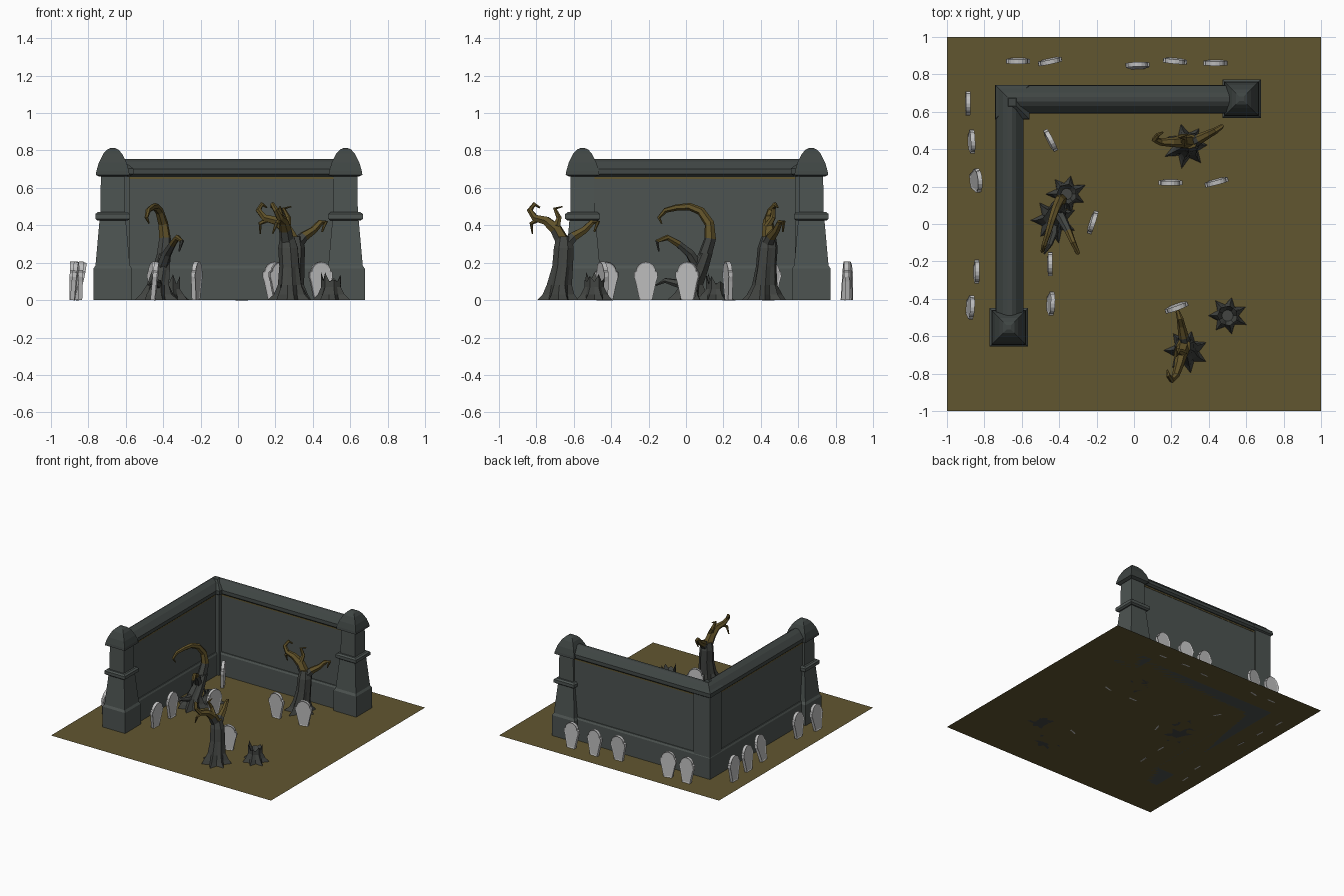
import bpy, bmesh, math, random
from mathutils import Vector, Matrix

random.seed(4)


def material(name, rgb):
    m = bpy.data.materials.new(name)
    m.diffuse_color = (*rgb, 1)
    return m


STONE = material("grey stone", (0.074, 0.088, 0.083))
COPING = material("dark stone", (0.050, 0.060, 0.057))
GROUND = material("olive earth", (0.120, 0.092, 0.030))
MARBLE = material("pale marble", (0.52, 0.52, 0.52))
BARK = material("grey bark", (0.056, 0.060, 0.055))
WOOD = material("bare wood", (0.120, 0.085, 0.022))


def finish(name, bm, mats, rule=None):
    bmesh.ops.recalc_face_normals(bm, faces=bm.faces[:])
    if rule:
        for f in bm.faces:
            f.material_index = rule(f)
    me = bpy.data.meshes.new(name)
    bm.to_mesh(me)
    bm.free()
    for m in mats:
        me.materials.append(m)
    ob = bpy.data.objects.new(name, me)
    bpy.context.collection.objects.link(ob)
    return ob


def loft(bm, rings, closed_ends=True):
    """Skin a list of equal-sized point rings."""
    vs = [[bm.verts.new(p) for p in r] for r in rings]
    n = len(vs[0])
    for a, b in zip(vs, vs[1:]):
        for i in range(n):
            bm.faces.new((a[i], a[(i + 1) % n], b[(i + 1) % n], b[i]))
    if closed_ends:
        bm.faces.new(vs[0])
        bm.faces.new(vs[-1])


def square_stack(name, x, y, profile, mat):
    """Square tower from (half width, z) pairs."""
    bm = bmesh.new()
    loft(bm, [[(x + sx * h, y + sy * h, z) for sx, sy in
               ((-1, -1), (1, -1), (1, 1), (-1, 1))] for h, z in profile])
    return finish(name, bm, [mat])


# ---- ground ----
bm = bmesh.new()
bmesh.ops.create_grid(bm, x_segments=1, y_segments=1, size=1)
finish("ground", bm, [GROUND])

# ---- L-shaped wall, mitred at the corner ----
CX, CY, EX, EY = -0.665, 0.667, 0.575, -0.555


def wall_run(name, half_profile, mat):
    prof = half_profile + [(-o, z) for o, z in reversed(half_profile)]
    bm = bmesh.new()
    loft(bm, [[(EX, CY + o, z) for o, z in prof],
              [(CX - o, CY + o, z) for o, z in prof],
              [(CX - o, EY, z) for o, z in prof]])
    return finish(name, bm, [mat])


wall_run("wall_base", [(0.068, 0), (0.068, 0.17), (0.06, 0.185)], STONE)
wall_run("wall_panel", [(0.052, 0.17), (0.052, 0.67)], STONE)
wall_run("moss_strip", [(0.055, 0.648), (0.055, 0.659)], GROUND)
wall_run("wall_coping", [(0.06, 0.662), (0.075, 0.675), (0.073, 0.702),
                         (0.035, 0.742), (0.012, 0.755)], COPING)
square_stack("corner_post", -0.655, 0.657, [(0.075, 0), (0.075, 0.67)], STONE)
square_stack("corner_coping", -0.65, 0.652,
             [(0.07, 0.66), (0.092, 0.675), (0.09, 0.705), (0.02, 0.757)], COPING)

# ---- end pillars ----
for tag, px, py in (("right", EX, 0.67), ("front", -0.67, -0.553)):
    square_stack(tag + "_pillar_shaft", px, py,
                 [(0.103, 0), (0.103, 0.168), (0.092, 0.185), (0.07, 0.43),
                  (0.066, 0.44), (0.063, 0.68)], STONE)
    square_stack(tag + "_pillar_band", px, py,
                 [(0.08, 0.425), (0.093, 0.435), (0.093, 0.46), (0.08, 0.47)], STONE)
    square_stack(tag + "_pillar_cap", px, py,
                 [(0.07, 0.66), (0.09, 0.67), (0.087, 0.69), (0.074, 0.735),
                  (0.05, 0.783), (0.03, 0.805), (0.012, 0.813)], COPING)

# ---- gravestones: (x, y, turn, lean) ----
HALF = [(0.034, 0), (0.056, 0.10), (0.064, 0.125), (0.063, 0.15), (0.052, 0.158),
        (0.05, 0.172), (0.038, 0.19), (0.02, 0.202)]
OUTLINE = HALF + [(0, 0.206)] + [(-x, z) for x, z in reversed(HALF)]
GRAVES = [(-0.62, 0.875, 0, 2), (-0.45, 0.873, 12, 2), (0.02, 0.84, 2, -4),
          (0.22, 0.875, -5, 2), (0.435, 0.865, 0, 2), (-0.89, 0.645, 90, 1),
          (-0.875, 0.44, 92, 4), (-0.865, 0.23, 95, 12), (-0.845, -0.255, 90, 2),
          (-0.885, -0.445, 87, 6), (-0.45, 0.445, 117, 2), (0.195, 0.225, 0, 2),
          (0.44, 0.228, 15, 2), (-0.225, 0.01, 72, 2), (-0.45, -0.215, 90, 1),
          (-0.455, -0.425, 87, 6), (0.225, -0.44, 20, 3)]
for gx, gy, turn, lean in GRAVES:
    bm = bmesh.new()
    loft(bm, [[(x, y, z) for x, z in OUTLINE] for y in (-0.012, 0.012)])
    bmesh.ops.recalc_face_normals(bm, faces=bm.faces[:])
    sides = [f for f in bm.faces if len(f.verts) > 4]
    bmesh.ops.inset_individual(bm, faces=sides, thickness=0.008, depth=-0.004)
    rot = Matrix.Rotation(math.radians(turn), 4, 'Z') @ \
        Matrix.Rotation(math.radians(lean), 4, 'X')
    bm.transform(Matrix.Translation((gx, gy, 0)) @ rot)
    finish("gravestone", bm, [MARBLE])


# ---- dead trees ----
def star(c, r, spike, lobes=7, jag=0.0):
    """Root-like ring: long and short points alternate."""
    pts = []
    for i in range(lobes * 2):
        a = math.pi * i / lobes
        k = r * (1 + (spike * random.uniform(0.7, 1.1) if i % 2 else 0))
        pts.append((c[0] + k * math.cos(a), c[1] + k * math.sin(a),
                    c[2] + (jag * random.random() if i % 2 else 0)))
    return pts


def tube(bm, path, n=6):
    """Tapering limb through (x, y, z, radius) points."""
    ps = [Vector(p[:3]) for p in path]
    rings, side = [], Vector((0.3, 1, 0.2))
    for i, p in enumerate(ps):
        t = (ps[min(i + 1, len(ps) - 1)] - ps[max(i - 1, 0)]).normalized()
        side = (side - t * side.dot(t)).normalized()
        up = t.cross(side)
        rings.append([p + path[i][3] * (side * math.cos(2 * math.pi * k / n) +
                                        up * math.sin(2 * math.pi * k / n))
                      for k in range(n)])
    loft(bm, rings)


def tree(name, x, y, turn, trunk, limbs, grey_to):
    bm = bmesh.new()
    loft(bm, [star(p[:3], p[3], p[4]) for p in trunk])
    for limb in limbs:
        tube(bm, limb)
    bm.transform(Matrix.Translation((x, y, 0)) @
                 Matrix.Rotation(math.radians(turn), 4, 'Z'))
    return finish(name, bm, [BARK, WOOD],
                  lambda f: int(f.calc_center_median().z > grey_to))


TRUNK = [(0, 0, 0, 0.068, 0.85), (0, 0, 0.03, 0.06, 0.6), (0.005, 0, 0.08, 0.056, 0.25),
         (0.02, 0, 0.18, 0.05, 0.15), (0.028, 0.005, 0.28, 0.05, 0.1),
         (0.03, 0.01, 0.34, 0.036, 0.1)]
LIMBS = [
    # long forward limb with a drooping tip
    [(0.03, 0, 0.29, 0.036), (0.08, 0, 0.34, 0.028), (0.14, 0, 0.375, 0.021),
     (0.18, 0.0, 0.415, 0.017), (0.215, 0.005, 0.42, 0.012), (0.195, 0.01, 0.365, 0.005)],
    # limb curling up and back
    [(0.03, 0.01, 0.30, 0.04), (-0.01, 0.03, 0.38, 0.034), (-0.06, 0.05, 0.425, 0.026),
     (-0.115, 0.08, 0.44, 0.02), (-0.138, 0.105, 0.48, 0.016),
     (-0.11, 0.12, 0.513, 0.012), (-0.08, 0.12, 0.495, 0.005)],
    # hanging twig
    [(-0.09, 0.07, 0.435, 0.015), (-0.13, 0.10, 0.41, 0.011), (-0.12, 0.12, 0.355, 0.004)],
    # upright twig
    [(-0.01, 0.02, 0.39, 0.022), (0.01, 0.045, 0.44, 0.015), (-0.01, 0.06, 0.49, 0.011),
     (0.03, 0.05, 0.5, 0.004)],
]
tree("back_tree", 0.28, 0.42, 27, TRUNK, LIMBS, 0.34)
tree("front_tree", 0.28, -0.68, 101, TRUNK, LIMBS, 0.34)

# leaning tree beside the left wall
LEAN_TRUNK = [(0, 0, 0, 0.068, 0.8), (0, 0, 0.03, 0.058, 0.6), (0.005, 0.01, 0.08, 0.05, 0.25),
              (0.02, 0.05, 0.16, 0.044, 0.15), (0.035, 0.085, 0.25, 0.035, 0.1)]
LEAN_LIMBS = [
    [(0.03, 0.075, 0.22, 0.038), (0.04, 0.11, 0.33, 0.032), (0.03, 0.105, 0.41, 0.027),
     (0.01, 0.06, 0.475, 0.023), (-0.01, 0.0, 0.5, 0.02), (-0.03, -0.07, 0.495, 0.017),
     (-0.05, -0.13, 0.48, 0.014), (-0.06, -0.165, 0.44, 0.01), (-0.045, -0.15, 0.41, 0.004)],
    [(0.02, 0.05, 0.17, 0.032), (0.05, 0.0, 0.25, 0.026), (0.08, -0.06, 0.3, 0.02),
     (0.105, -0.12, 0.335, 0.016), (0.13, -0.175, 0.315, 0.012), (0.115, -0.165, 0.26, 0.004)],
    [(0, 0, 0.08, 0.03), (0, -0.07, 0.09, 0.022), (-0.02, -0.13, 0.105, 0.014),
     (-0.05, -0.18, 0.08, 0.004)],
]
tree("leaning_tree", -0.43, 0.02, 0, LEAN_TRUNK, LEAN_LIMBS, 0.3)

# ---- broken stumps ----
for sx, sy, h in ((0.5, -0.49, 0.10), (-0.36, 0.16, 0.085)):
    bm = bmesh.new()
    loft(bm, [star((sx, sy, 0), 0.06, 0.8), star((sx, sy, 0.03), 0.055, 0.4),
              star((sx, sy, h * 0.7), 0.048, 0.15), star((sx, sy, h), 0.05, 0.1, jag=0.06),
              star((sx, sy, h * 0.65), 0.03, 0)])
    finish("broken_stump", bm, [BARK])
